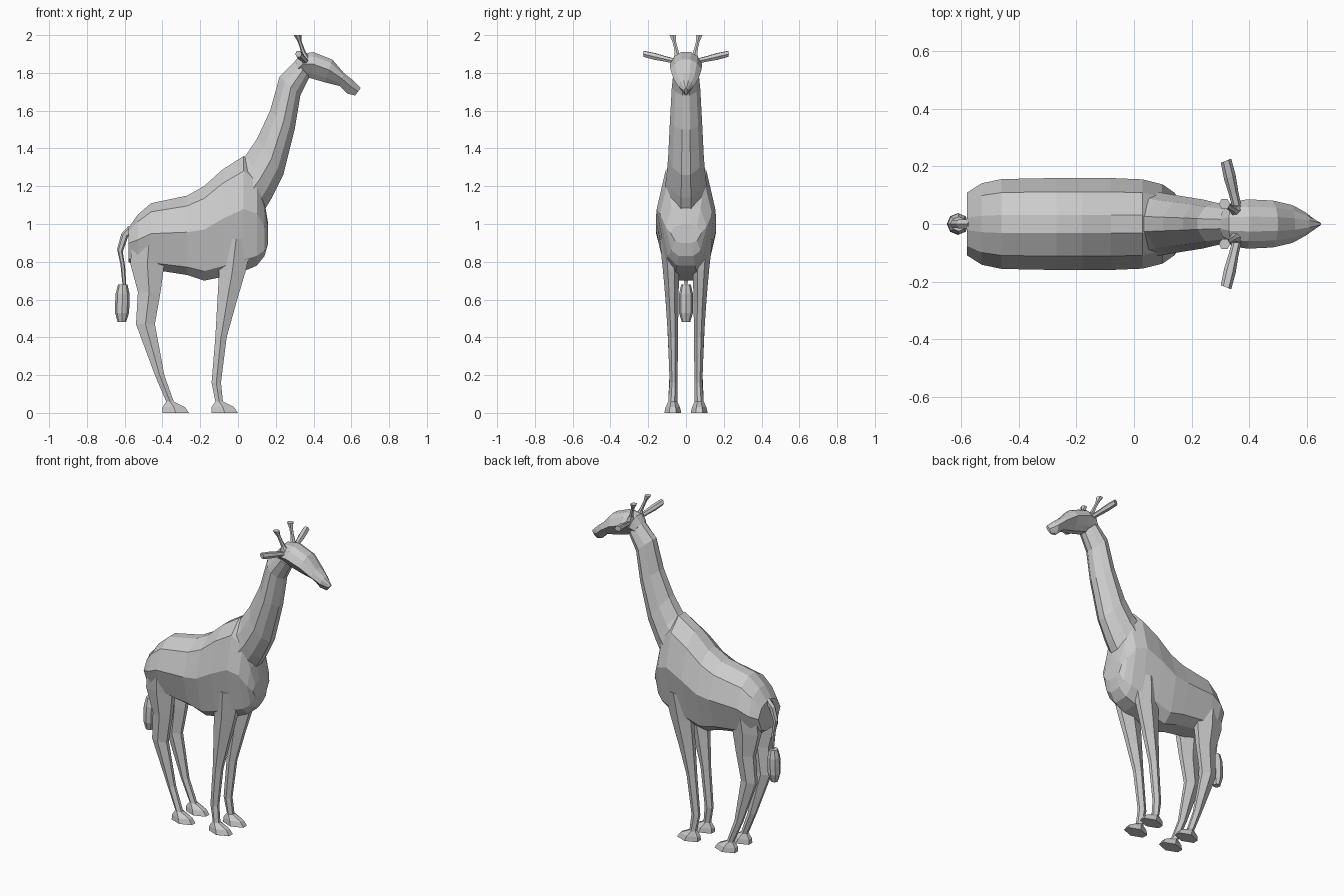
import bpy, bmesh, math
from mathutils import Vector

default_cube = bpy.data.objects.get("Cube")
if default_cube:
    bpy.data.objects.remove(default_cube, do_unlink=True)

grey = bpy.data.materials.new("plain grey")
grey.use_nodes = True
grey.diffuse_color = (.6, .6, .6, 1)
grey.node_tree.nodes["Principled BSDF"].inputs["Base Color"].default_value = grey.diffuse_color


def loft(name, rings):
    """Skin a list of equal-length rings and cap both ends."""
    bm = bmesh.new()
    loops = [[bm.verts.new(point) for point in ring] for ring in rings]
    for lower, upper in zip(loops, loops[1:]):
        for i in range(len(lower)):
            bm.faces.new((lower[i - 1], lower[i], upper[i], upper[i - 1]))
    bm.faces.new(loops[0])
    bm.faces.new(loops[-1])
    bmesh.ops.recalc_face_normals(bm, faces=bm.faces)
    mesh = bpy.data.meshes.new(name)
    bm.to_mesh(mesh)
    bm.free()
    mesh.materials.append(grey)
    bpy.context.collection.objects.link(bpy.data.objects.new(name, mesh))


def section(start, end, half_width, profile, center=0):
    """Symmetric ring between two (x, z) outline points; profile holds (share, width)."""
    first = Vector((start[0], center, start[1]))
    last = Vector((end[0], center, end[1]))
    spine = [(first.lerp(last, share), Vector((0, half_width * width, 0)))
             for share, width in profile]
    left = [point + offset for point, offset in spine]
    right = [point - offset for point, offset in reversed(spine)]
    return left + right


def oval(center, axis_u, axis_v, sides=6):
    """Ring around a point, spanned by two axes."""
    turns = [math.tau * i / sides for i in range(sides)]
    return [center + axis_u * math.cos(turn) + axis_v * math.sin(turn) for turn in turns]


def spike(name, root, tip, radii, axis_u, axis_v, sides=6):
    """Straight shape from root to tip, with evenly spaced radii."""
    root, tip = Vector(root), Vector(tip)
    axis_u, axis_v = Vector(axis_u), Vector(axis_v)
    last = len(radii) - 1
    loft(name, [oval(root.lerp(tip, i / last), axis_u * radius, axis_v * radius, sides)
                for i, radius in enumerate(radii)])


TORSO_SHAPE = [(0, .2), (.13, .7), (.46, 1), (.9, .7), (1, .35)]
NECK_SHAPE = [(0, .25), (.25, .8), (.55, 1), (.8, .75), (1, .25)]
HEAD_SHAPE = [(0, .3), (.15, .7), (.45, 1), (.8, .55), (1, .25)]
LEG_SHAPE = [(0, .4), (.5, 1), (1, .4)]


# Body: x, back line, belly line; the width rounds off at both ends
def body_width(x):
    return .16 * math.sqrt(1 - (abs(x + .22) / .4) ** 6)


body_lines = [(-.58, .98, .8), (-.53, 1.05, .76), (-.46, 1.11, .76), (-.27, 1.15, .73),
              (-.18, 1.2, .7), (-.08, 1.29, .72), (.03, 1.36, .75), (.1, 1.29, .78),
              (.14, 1.12, .83), (.16, 1, .9)]
loft("body", [section((x, back), (x, belly), body_width(x), TORSO_SHAPE)
              for x, back, belly in body_lines])

# Neck: nape and throat points, narrowing evenly upward
nape = [(0, 1.33), (.04, 1.36), (.1, 1.45), (.17, 1.6), (.22, 1.78), (.3, 1.86)]
throat = [(.12, 1.04), (.18, 1.14), (.24, 1.26), (.3, 1.5), (.33, 1.68), (.38, 1.78)]
loft("neck", [section(rear, front, .115 - .01 * i, NECK_SHAPE)
              for i, (rear, front) in enumerate(zip(nape, throat))])

# Head: crown and jaw points, widest behind the eyes
crown = [(.3, 1.86), (.33, 1.9), (.4, 1.91), (.5, 1.87), (.56, 1.8), (.61, 1.76), (.65, 1.72)]
jaw = [(.34, 1.78), (.36, 1.78), (.39, 1.77), (.46, 1.75), (.54, 1.73), (.58, 1.69), (.62, 1.68)]
loft("head", [section(top, bottom, .086 * math.sin(.75 + .38 * i), HEAD_SHAPE)
              for i, (top, bottom) in enumerate(zip(crown, jaw))])


# Legs: rear x, front x, height; thickness and stance grow with height
def leg(name, side, heel, lines):
    rings = [section((rear, z), (front, z), .02 + .04 * z * z, LEG_SHAPE,
                     side * (.065 + .025 * z * z)) for rear, front, z in lines]
    hoof = [(heel + .02, heel + .06, .06, .024), (heel, heel + .12, .03, .038),
            (heel, heel + .14, 0, .045)]
    rings += [section((rear, z), (front, z), half_width, LEG_SHAPE, side * .07)
              for rear, front, z, half_width in hoof]
    loft(name, rings)


hind_lines = [(-.56, -.38, .92), (-.57, -.39, .79), (-.53, -.41, .64),
              (-.54, -.44, .47), (-.44, -.39, .2)]
front_lines = [(-.1, .08, .92), (-.1, .04, .75), (-.11, -.01, .58),
               (-.12, -.06, .4), (-.14, -.09, .16)]

for label, side in (("left", 1), ("right", -1)):
    leg(label + "_hind_leg", side, -.4, hind_lines)
    leg(label + "_front_leg", side, -.14, front_lines)

    # Ears spread sideways, horns rise with flared tips
    spike(label + "_ear", (.36, side * .05, 1.86), (.32, side * .22, 1.9),
          [.015, .016, .02, .018], (1, side * .4, 0), (0, 0, 1))
    spike(label + "_horn", (.36, side * .04, 1.87), (.315, side * .07, 2),
          [.03, .014, .011, .011, .02], (1, 0, 0), (0, 1, 0))

# Tail: thin bent strand ending in a tuft
tail_path = [(-.56, .98), (-.6, .94), (-.625, .86), (-.61, .78), (-.6, .66)]
tail_rings = []
for i, (x, z) in enumerate(tail_path):
    radius = .02 - .0025 * i
    tail_rings.append(oval(Vector((x, 0, z)), Vector((radius, 0, -radius / 2)),
                           Vector((0, radius, 0))))
loft("tail", tail_rings)
spike("tail_tuft", (-.61, 0, .68), (-.615, 0, .48), [.025, .037, .038, .037, .022],
      (1, 0, 0), (0, 1, 0), sides=8)
